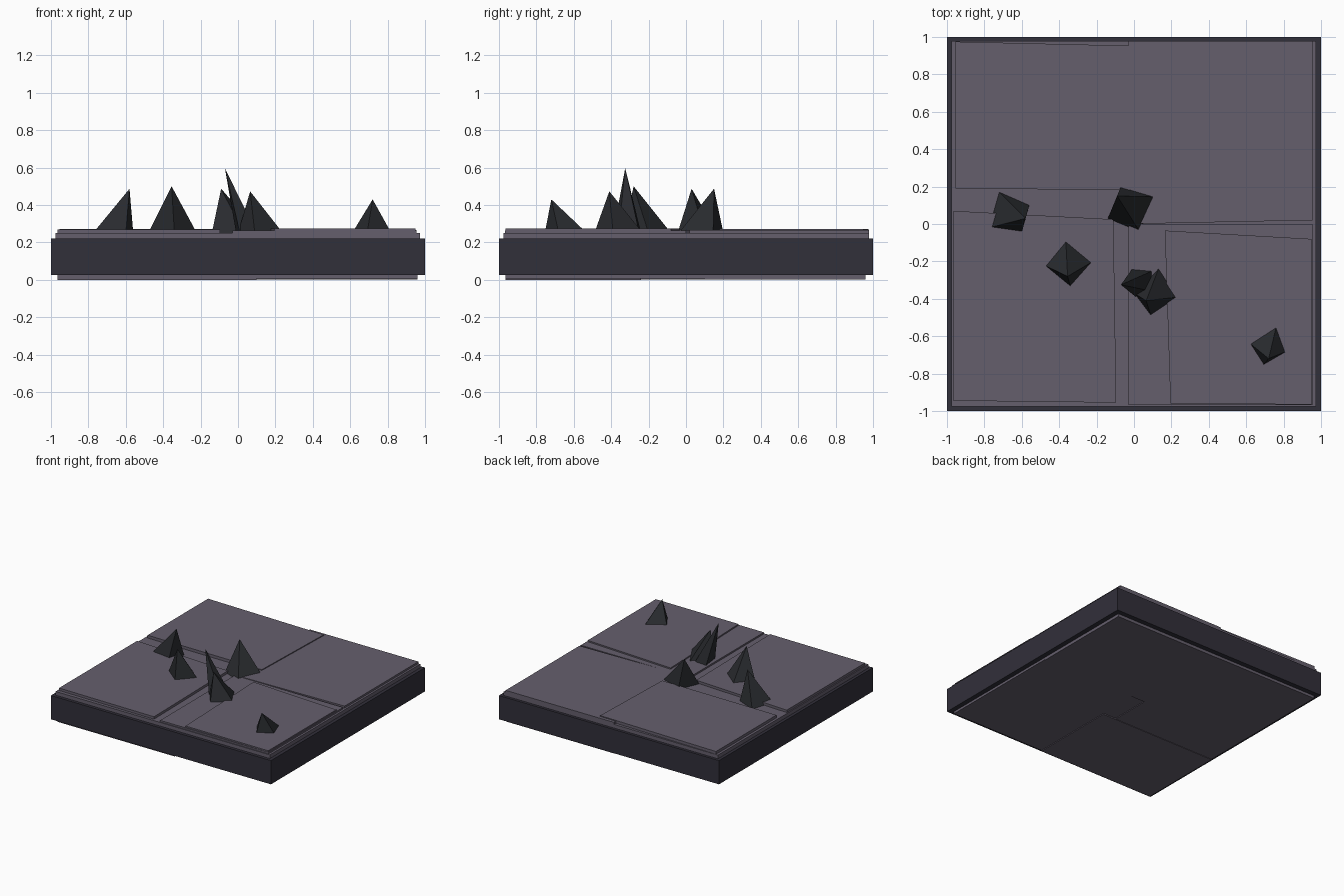
import bpy, bmesh

if "Cube" in bpy.data.objects:
    bpy.data.objects.remove(bpy.data.objects["Cube"])

def material(name, rgb):
    m = bpy.data.materials.new(name)
    m.diffuse_color = (*rgb, 1)
    m.use_nodes = True
    m.node_tree.nodes["Principled BSDF"].inputs["Base Color"].default_value = m.diffuse_color
    return m

STONE = material("dark slate", (0.031, 0.029, 0.042))
TILE = material("purple grey tile", (0.130, 0.114, 0.152))
ROCK = material("black rock", (0.022, 0.024, 0.028))

def finish(name, bm, mat):
    bmesh.ops.recalc_face_normals(bm, faces=bm.faces)
    me = bpy.data.meshes.new(name)
    bm.to_mesh(me)
    bm.free()
    me.materials.append(mat)
    ob = bpy.data.objects.new(name, me)
    bpy.context.collection.objects.link(ob)
    return ob

def prism(name, corners, z0, z1, mat):
    """Flat slab over any four-cornered outline."""
    bm = bmesh.new()
    lo = [bm.verts.new((x, y, z0)) for x, y in corners]
    hi = [bm.verts.new((x, y, z1)) for x, y in corners]
    bm.faces.new(lo)
    bm.faces.new(hi)
    for i in range(4):
        j = (i + 1) % 4
        bm.faces.new((lo[i], lo[j], hi[j], hi[i]))
    return finish(name, bm, mat)

def rect(x0, y0, x1, y1):
    return [(x0, y0), (x1, y0), (x1, y1), (x0, y1)]

def spike(name, corners, tip):
    """Leaning four-sided rock shard."""
    bm = bmesh.new()
    base = [bm.verts.new((x, y, 0.25)) for x, y in corners]
    apex = bm.verts.new(tip)
    bm.faces.new(base)
    for i in range(4):
        bm.faces.new((base[i], base[(i + 1) % 4], apex))
    return finish(name, bm, ROCK)

# Main slab
prism("floor_slab", rect(-1, -1, 1, 1), 0.025, 0.22, STONE)

# Lower tile layer
prism("tile_bed", rect(-0.975, -0.975, 0.972, 0.978), 0.21, 0.25, TILE)

# Uneven upper tiles
tiles = [
    ("tile_back_left", [(-.955, .19), (.09, .18), (.115, .95), (-.955, .975)], .273),
    ("tile_back_right", [(-.03, .0), (.955, .02), (.955, .978), (-.03, .978)], .266),
    ("tile_front_left", [(-.965, .07), (-.11, .025), (-.095, -.955), (-.965, -.945)], .270),
    ("tile_front_right", [(.165, -.035), (.95, -.08), (.95, -.965), (.195, -.96)], .274),
    ("tile_front_middle", rect(-.03, -.968, .955, .0), .263),
]
for name, corners, z in tiles:
    prism(name, corners, 0.24, z, TILE)

# Underside tiles, meeting near the middle
under = [
    ("under_front_left", rect(-.965, -.965, .1, -.24), 0.0),
    ("under_back_left", rect(-.965, -.24, -.02, .96), 0.003),
    ("under_front_right", rect(.1, -.965, .96, .1), 0.006),
    ("under_back_right", rect(-.02, .1, .96, .96), 0.001),
    ("under_middle", rect(-.02, -.24, .1, .1), 0.009),
]
for name, corners, z in under:
    prism(name, corners, z, 0.03, TILE)

# Rock spikes
spike("spike_left", [(-.72, .17), (-.56, .10), (-.60, -.045), (-.775, -.02)], (-.58, .03, .487))
spike("spike_centre_back", [(-.07, .20), (.115, .145), (.03, -.04), (-.14, .03)], (-.09, .15, .487))
spike("spike_centre_left", [(-.365, -.08), (-.22, -.20), (-.34, -.335), (-.48, -.22)], (-.355, -.28, .50))
spike("spike_tall", [(-.01, -.24), (.10, -.25), (.10, -.36), (.01, -.39)], (-.07, -.325, .597))
spike("spike_centre_front", [(.135, -.23), (.24, -.39), (.09, -.49), (.0, -.37)], (.065, -.41, .473))
spike("spike_right", [(.765, -.53), (.82, -.68), (.69, -.755), (.61, -.63)], (.72, -.72, .43))
